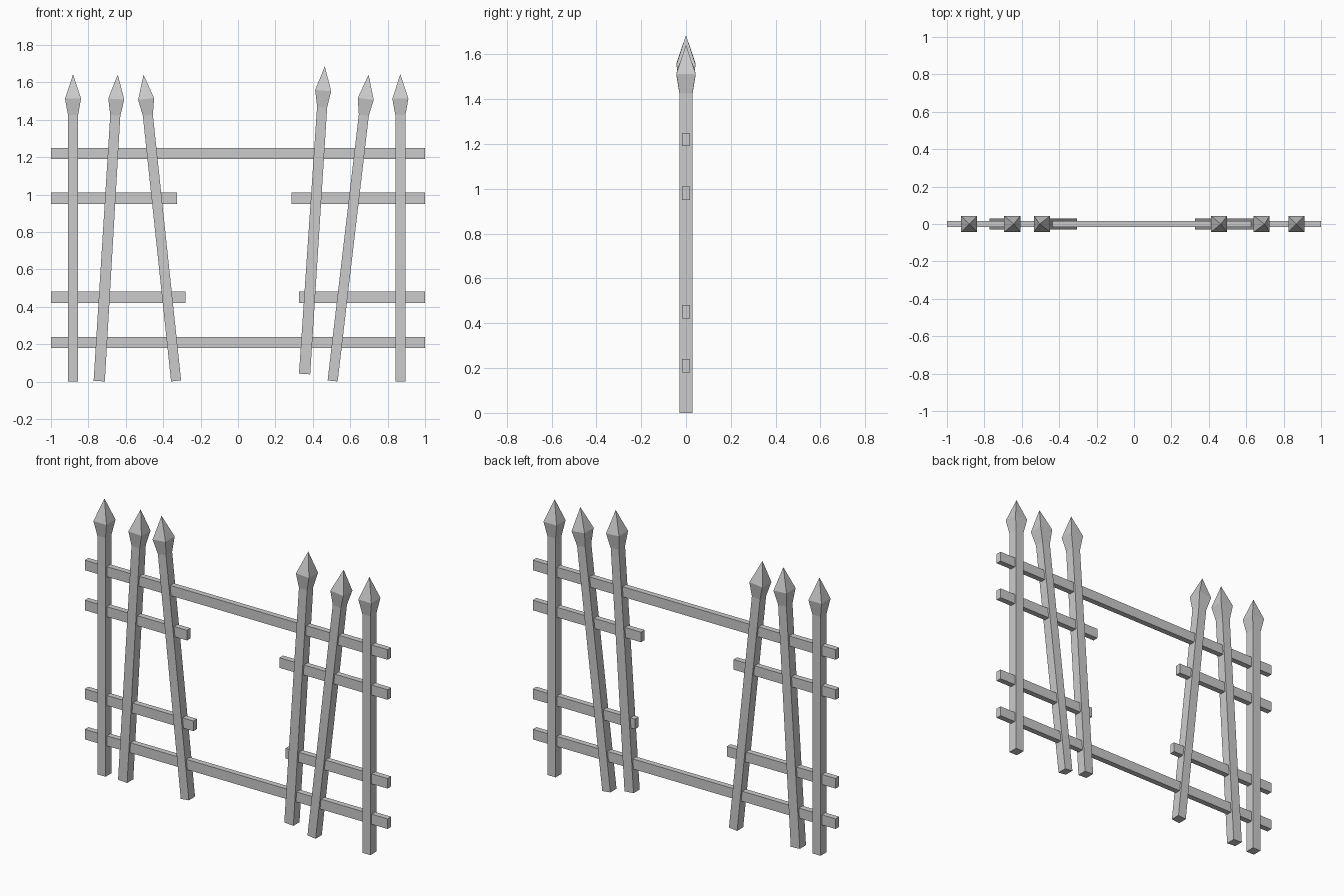
import bpy, bmesh, math
from mathutils import Matrix

if "Cube" in bpy.data.objects:
    bpy.data.objects.remove(bpy.data.objects["Cube"])


def make_object(name, bm):
    bmesh.ops.recalc_face_normals(bm, faces=bm.faces)
    mesh = bpy.data.meshes.new(name)
    bm.to_mesh(mesh)
    bm.free()
    obj = bpy.data.objects.new(name, mesh)
    bpy.context.collection.objects.link(obj)
    return obj


def rail(name, x0, x1, z):
    bm = bmesh.new()
    bmesh.ops.create_cube(bm, size=1)
    bmesh.ops.scale(bm, vec=(x1 - x0, 0.034, 0.06), verts=bm.verts)
    bmesh.ops.translate(bm, vec=((x0 + x1) / 2, 0, z), verts=bm.verts)
    return make_object(name, bm)


def picket(name, foot, tip, base_half=0.027):
    """Square post with a spear head, leaning from foot to tip in the xz plane."""
    dx, dz = tip[0] - foot[0], tip[1] - foot[1]
    length = math.hypot(dx, dz)
    # half-width x, half-depth y, height
    sections = [(base_half, 0.029, 0),
                (0.027, 0.029, length - 0.217),
                (0.043, 0.043, length - 0.130)]
    bm = bmesh.new()
    rings = [[bm.verts.new((sx * a, sy * b, z))
              for sx, sy in ((-1, -1), (1, -1), (1, 1), (-1, 1))]
             for a, b, z in sections]
    point = bm.verts.new((0, 0, length))
    bm.faces.new(rings[0][::-1])
    for i in range(4):
        j = (i + 1) % 4
        for low, high in zip(rings, rings[1:]):
            bm.faces.new((low[i], low[j], high[j], high[i]))
        bm.faces.new((rings[-1][i], rings[-1][j], point))
    lean = (Matrix.Translation((foot[0], 0, foot[1]))
            @ Matrix.Rotation(math.atan2(dx, dz), 4, 'Y'))
    bmesh.ops.transform(bm, matrix=lean, verts=bm.verts)
    return make_object(name, bm)


# Full-width rails
rail("bottom_rail", -1, 1, 0.21)
rail("top_rail", -1, 1, 1.22)

# Broken rails
rail("lower_left_rail", -1, -0.282, 0.451)
rail("lower_right_rail", 0.325, 1, 0.451)
rail("upper_left_rail", -1, -0.325, 0.981)
rail("upper_right_rail", 0.285, 1, 0.981)

# Upright and leaning pickets
picket("left_outer_picket", (-0.882, 0), (-0.882, 1.643))
picket("left_middle_picket", (-0.742, 0.003), (-0.643, 1.641), 0.03)
picket("left_inner_picket", (-0.331, 0.004), (-0.505, 1.641))
picket("right_inner_picket", (0.356, 0.041), (0.464, 1.686), 0.03)
picket("right_middle_picket", (0.506, 0.004), (0.698, 1.641))
picket("right_outer_picket", (0.868, 0), (0.868, 1.643))
